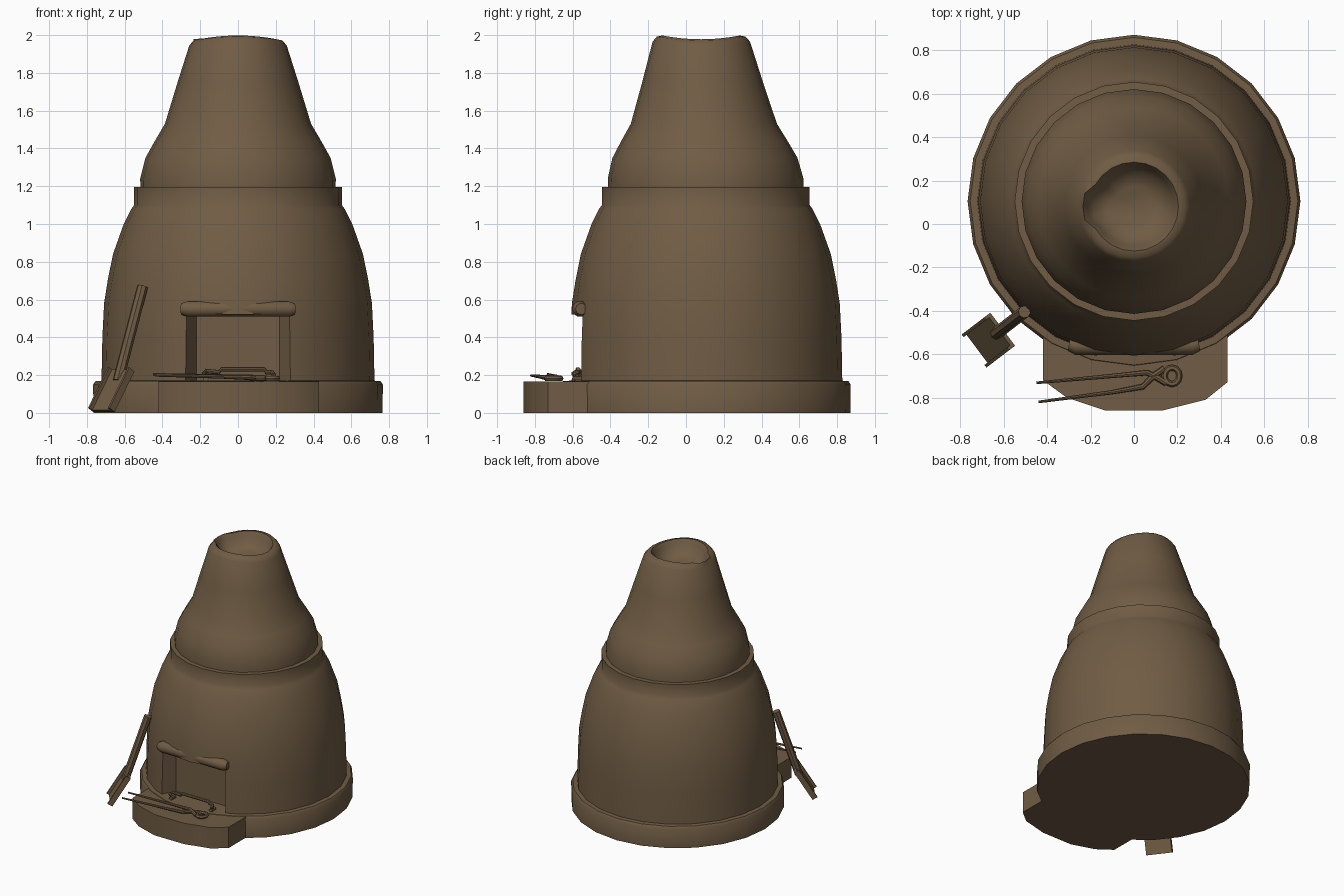
import bpy, bmesh, math
from mathutils import Vector

if "Cube" in bpy.data.objects:
    bpy.data.objects.remove(bpy.data.objects["Cube"])

clay = bpy.data.materials.new("brown clay")
clay.diffuse_color = (0.162, 0.107, 0.058, 1)
clay.use_nodes = True
clay.node_tree.nodes["Principled BSDF"].inputs["Base Color"].default_value = clay.diffuse_color
CY = 0.105  # y of the furnace axis


def finish(name, bm, angle=40, cutter=None):
    bmesh.ops.recalc_face_normals(bm, faces=bm.faces[:])
    me = bpy.data.meshes.new(name)
    bm.to_mesh(me)
    bm.free()
    me.materials.append(clay)
    ob = bpy.data.objects.new(name, me)
    bpy.context.collection.objects.link(ob)
    bpy.ops.object.select_all(action='DESELECT')
    ob.select_set(True)
    bpy.context.view_layer.objects.active = ob
    if cutter:
        mod = ob.modifiers.new("opening", 'BOOLEAN')
        mod.operation = 'DIFFERENCE'
        mod.solver = 'EXACT'
        mod.object = cutter
        bpy.ops.object.modifier_apply(modifier=mod.name)
    bpy.ops.object.shade_smooth_by_angle(angle=math.radians(angle))
    return ob


def lathe(profile, segs=24, wobble=None):
    """Closed surface of revolution; wobble(r, z, a) may shift rings."""
    bm = bmesh.new()
    rings = []
    for r, z in profile:
        ring = []
        for i in range(segs):
            a = 2 * math.pi * i / segs
            rr, zz = wobble(r, z, a) if wobble else (r, z)
            ring.append(bm.verts.new((rr * math.cos(a), CY + rr * math.sin(a), zz)))
        rings.append(ring)
    for lo, hi in zip(rings, rings[1:]):
        for i in range(segs):
            j = (i + 1) % segs
            bm.faces.new((lo[i], lo[j], hi[j], hi[i]))
    bm.faces.new(rings[0])
    bm.faces.new(rings[-1])
    return bm


def prism(plan, z0, z1):
    bm = bmesh.new()
    lo = [bm.verts.new((x, y, z0)) for x, y in plan]
    hi = [bm.verts.new((x, y, z1)) for x, y in plan]
    bm.faces.new(lo)
    bm.faces.new(hi)
    for i in range(len(plan)):
        j = (i + 1) % len(plan)
        bm.faces.new((lo[i], lo[j], hi[j], hi[i]))
    return bm


def tube(bm, pts, radii, segs=8, closed=False):
    """Round rod along a list of points."""
    pts = [Vector(p) for p in pts]
    n = len(pts)
    rings = []
    for k, p in enumerate(pts):
        a = pts[(k - 1) % n] if closed else pts[max(k - 1, 0)]
        b = pts[(k + 1) % n] if closed else pts[min(k + 1, n - 1)]
        d = (b - a).normalized()
        u = d.cross(Vector((0, 0, 1))).normalized()
        v = u.cross(d)
        r = radii[k] if isinstance(radii, list) else radii
        rings.append([bm.verts.new(p + r * (u * math.cos(t) + v * math.sin(t)))
                      for t in (2 * math.pi * i / segs for i in range(segs))])
    for k in range(n if closed else n - 1):
        lo, hi = rings[k], rings[(k + 1) % n]
        for i in range(segs):
            j = (i + 1) % segs
            bm.faces.new((lo[i], lo[j], hi[j], hi[i]))
    if not closed:
        bm.faces.new(rings[0])
        bm.faces.new(rings[-1])


# Cutters: flat front face and splayed fire mouth
flat = finish("front_cutter", prism([(-.5, -.9), (.5, -.9), (.5, -.56), (-.5, -.56)], .1, .52))
mouth = finish("mouth_cutter", prism([(-.28, -.9), (.28, -.9), (.28, -.56), (.22, -.46),
                                      (-.22, -.46), (-.28, -.56)], .1, .515))
for c in (flat, mouth):
    c.hide_render = True
    c.hide_set(True)

# Round foot and hearth ledge
finish("foot_ring", lathe([(.765, 0), (.767, .15), (.755, .168), (.70, .172)]))
finish("hearth_ledge", prism([(-.42, -.45), (-.42, -.72), (-.31, -.80), (-.13, -.86), (.13, -.86),
                              (.33, -.81), (.43, -.73), (.43, -.45)], 0, .165))

# Lower belly with the fire mouth
belly = finish("belly", lathe([(.725, .03), (.722, .2), (.718, .4), (.709, .58), (.69, .7), (.662, .84),
                               (.605, 1.0), (.565, 1.08), (.55, 1.1), (.55, 1.196), (.48, 1.198)]),
               cutter=flat)
mod = belly.modifiers.new("mouth", 'BOOLEAN')
mod.operation = 'DIFFERENCE'
mod.object = mouth
bpy.context.view_layer.objects.active = belly
bpy.ops.object.modifier_apply(modifier="mouth")
bpy.ops.object.shade_smooth_by_angle(angle=math.radians(40))
for c in (flat, mouth):
    bpy.data.objects.remove(c)


# Chimney cone with uneven rim and a hollow top
def rim(r, z, a):
    if z > 1.9 or r < .2:
        z -= .02 * math.cos(a) ** 2
    if r < .22 and math.cos(a) < -.95:
        r += .03
    return r, z


chimney = finish("chimney", lathe([(.515, 1.15), (.518, 1.24), (.49, 1.35), (.44, 1.44), (.387, 1.53),
                                   (.32, 1.75), (.258, 1.965), (.235, 1.992), (.205, 1.998),
                                   (.185, 1.965), (.16, 1.91), (.09, 1.88)], wobble=rim), 60)
# Slight forward lean of the top
for v in chimney.data.vertices:
    v.co.y -= .025 * max(0, v.co.z - 1.2) / .8

# Lintel over the mouth
bm = bmesh.new()
tube(bm, [(-.30, -.555, .55), (-.27, -.56, .55), (.27, -.56, .55), (.30, -.555, .55)],
     [.03, .043, .043, .03], 10)
finish("lintel", bm)

# Shovel leaning on the left side
out, side = Vector((-.8, -.6, 0)), Vector((.6, -.8, 0))
top, low = Vector((-.605, -.485, .22)), Vector((-.71, -.565, .005))
nrm = (low - top).cross(side).normalized()
if nrm.z < 0:
    nrm = -nrm
bm = bmesh.new()


def slab(s0, s1, h0, h1):
    v = [bm.verts.new(p + side * s + nrm * h)
         for p in (top, low) for s, h in ((s0, h0), (s1, h0), (s1, h1), (s0, h1))]
    for f in ((0, 1, 2, 3), (4, 5, 6, 7), (0, 1, 5, 4), (1, 2, 6, 5), (2, 3, 7, 6), (3, 0, 4, 7)):
        bm.faces.new([v[i] for i in f])


slab(-.095, .095, 0, .02)
for s in (-1, 1):
    slab(*sorted((s * .08, s * .095)), .02, .04)
finish("shovel_blade", bm, 30)
bm = bmesh.new()
tube(bm, [(-.635, -.505, .17), (-.505, -.405, .67)], .029, 8)
finish("shovel_handle", bm)

# Tongs lying on the ledge
bm = bmesh.new()
tube(bm, [(-.45, -.732, .205), (-.1, -.70, .195), (.06, -.685, .19), (.11, -.71, .185), (.15, -.735, .185)],
     [.006, .01, .013, .015, .014])
tube(bm, [(-.44, -.82, .198), (-.1, -.775, .192), (.04, -.75, .188), (.09, -.70, .185), (.14, -.665, .185)],
     [.006, .01, .013, .015, .014])
tube(bm, [(.175 + .034 * math.cos(t), -.70 + .038 * math.sin(t), .182)
          for t in (math.pi * i / 6 for i in range(12))], .014, 6, True)
finish("tongs", bm)

# Small bar with feet in front of the mouth
bm = bmesh.new()
tube(bm, [(-.18, -.60, .205), (-.17, -.575, .222), (-.10, -.57, .215), (-.09, -.57, .23), (.14, -.57, .23),
          (.15, -.57, .215), (.18, -.575, .215), (.19, -.60, .2)], .012)
for x in (-.17, .18):
    tube(bm, [(x, -.60, .18), (x, -.55, .18)], .014)
finish("fire_bar", bm)
